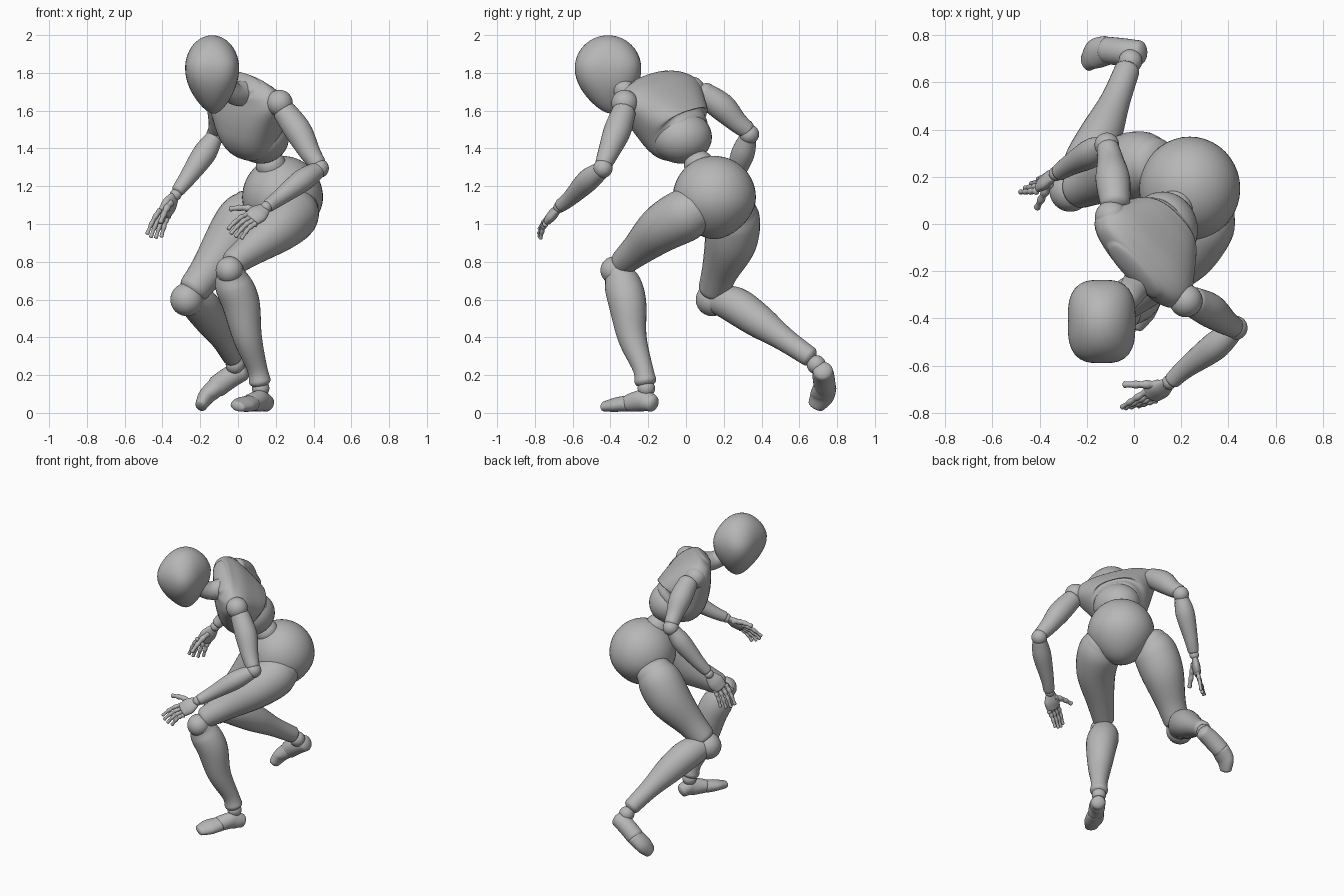
import bpy, bmesh, math
from mathutils import Vector

cube = bpy.data.objects.get("Cube")
if cube:
    bpy.data.objects.remove(cube, do_unlink=True)

grey = bpy.data.materials.new("matte_grey")
grey.use_nodes = True
tone = (0.47, 0.47, 0.47, 1)
grey.diffuse_color = tone
bsdf = grey.node_tree.nodes["Principled BSDF"]
bsdf.inputs["Base Color"].default_value = tone
bsdf.inputs["Roughness"].default_value = 0.6


def finish(name, bm):
    """Turn a bmesh into a smooth grey object."""
    bmesh.ops.recalc_face_normals(bm, faces=bm.faces)
    mesh = bpy.data.meshes.new(name)
    bm.to_mesh(mesh)
    bm.free()
    mesh.materials.append(grey)
    mesh.shade_smooth()
    obj = bpy.data.objects.new(name, mesh)
    bpy.context.collection.objects.link(obj)
    return obj


def ball(name, centre, radii, shape=None):
    """Ellipsoid, optionally reshaped by a function on the unit sphere."""
    if not isinstance(radii, tuple):
        radii = (radii,) * 3
    bm = bmesh.new()
    bmesh.ops.create_uvsphere(bm, u_segments=40, v_segments=28, radius=1)
    for v in bm.verts:
        co = shape(v.co.copy()) if shape else v.co
        v.co = Vector(centre) + Vector([a * b for a, b in zip(co, radii)])
    return finish(name, bm)


def spline(keys, steps):
    """Catmull-Rom through tuples of any length."""
    pad = [keys[0]] + list(keys) + [keys[-1]]
    out = []
    for p, q, r, s in zip(pad, pad[1:], pad[2:], pad[3:]):
        for i in range(steps):
            t = i / steps
            out.append([b + t * (c - a) / 2
                        + t * t * (a - 2.5 * b + 2 * c - d / 2)
                        + t ** 3 * (1.5 * (b - c) + (d - a) / 2)
                        for a, b, c, d in zip(p, q, r, s)])
    return out + [list(keys[-1])]


def loft(name, keys, side=None, flat=1.0, dome=0.6, sides=28, steps=6, box=1.0):
    """Rounded body through stations x, y, z, radius and optional depth."""
    keys = [tuple(k) if len(k) > 4 else tuple(k) + (k[3] * flat,) for k in keys]
    path = spline(keys, steps)
    rows = [(Vector(p[:3]), p[3], p[4]) for p in path]
    start = (rows[0][0] - rows[1][0]).normalized()
    end = (rows[-1][0] - rows[-2][0]).normalized()

    def cap(row, way):
        angles = [math.pi / 2 * k / 6 for k in range(1, 6)] + [1.56]
        return [(row[0] + way * min(row[1:]) * dome * math.sin(a),
                 row[1] * math.cos(a), row[2] * math.cos(a)) for a in angles]

    def swell(c):
        return math.copysign(abs(c) ** box, c)

    rows = cap(rows[0], start)[::-1] + rows + cap(rows[-1], end)
    side = Vector(side) if side else Vector((0.8, -0.6, 0.1)).cross(end)
    bm = bmesh.new()
    rings = []
    for i, (centre, wide, deep) in enumerate(rows):
        way = rows[min(i + 1, len(rows) - 1)][0] - rows[max(i - 1, 0)][0]
        way.normalize()
        a = (side - way * side.dot(way)).normalized()
        b = way.cross(a)
        turns = [2 * math.pi * k / sides for k in range(sides)]
        rings.append([bm.verts.new(centre + a * wide * swell(math.cos(t))
                                   + b * deep * swell(math.sin(t))) for t in turns])
    for lo, hi in zip(rings, rings[1:]):
        for k in range(sides):
            n = (k + 1) % sides
            bm.faces.new((lo[k], lo[n], hi[n], hi[k]))
    bm.faces.new(rings[0])
    bm.faces.new(rings[-1])
    return finish(name, bm)


# Head: a slightly boxy egg narrowing to the chin
def egg(co):
    k = 1 + 0.5 * (co.x * co.y) ** 2
    if co.z < 0:
        k *= 1 - 0.3 * co.z ** 2
        return Vector((co.x * k + 0.06 * co.z ** 2, co.y * k + 0.1 * co.z ** 2, co.z * 1.38))
    return Vector((co.x * k, co.y * k, co.z))


ball("head", (-0.137, -0.413, 1.825), (0.143, 0.176, 0.174), egg)
loft("neck", [(0.03, -0.23, 1.69, 0.07), (-0.02, -0.3, 1.69, 0.058),
              (-0.08, -0.36, 1.74, 0.06)])

# Chest: built in its own leaning frame
middle = Vector((0.057, -0.126, 1.684))
left = Vector((0.666, -0.725, -0.216)).normalized()
up = Vector((-0.4, -0.575, 0.715)).normalized()
front = left.cross(up)
ribs = [(0.11, 0.015, 0.16, 0.06), (0.08, 0.015, 0.23, 0.08), (0.01, 0.025, 0.268, 0.117),
        (-0.1, 0.055, 0.225, 0.158), (-0.19, 0.075, 0.182, 0.172), (-0.25, 0.065, 0.145, 0.148)]
loft("chest", [tuple(middle + up * u + front * f) + (w, d) for u, f, w, d in ribs],
     side=left, dome=0.4, sides=40, box=0.82)
ball("abdomen", (0.122, -0.025, 1.46), (0.148, 0.162, 0.14))
ball("waist", (0.175, 0.07, 1.31), 0.08)


# Pelvis: a rounded block tapering to the crotch
def hips(co):
    k = 1 - 0.2 * max(0, -co.z) ** 2
    return Vector((co.x * k, co.y * k, co.z))


ball("pelvis", (0.236, 0.15, 1.14), (0.214, 0.22, 0.22), hips)

# Legs
limbs = {
    "left_thigh": [(0.31, 0.06, 1.08, 0.12), (0.285, -0.01, 1.045, 0.14),
                   (0.21, -0.13, 0.975, 0.127), (0.075, -0.25, 0.87, 0.09),
                   (-0.02, -0.33, 0.8, 0.07)],
    "left_shin": [(-0.04, -0.36, 0.74, 0.075), (-0.025, -0.335, 0.68, 0.098),
                  (0.015, -0.31, 0.58, 0.1), (0.05, -0.285, 0.4, 0.077),
                  (0.1, -0.23, 0.24, 0.054), (0.115, -0.215, 0.17, 0.058)],
    "right_thigh": [(0.08, 0.25, 1.08, 0.12), (0.03, 0.25, 1.02, 0.143),
                    (-0.045, 0.235, 0.9, 0.138), (-0.16, 0.18, 0.75, 0.098),
                    (-0.23, 0.15, 0.66, 0.084)],
    "right_shin": [(-0.25, 0.16, 0.6, 0.075), (-0.2, 0.26, 0.57, 0.097),
                   (-0.14, 0.38, 0.49, 0.09), (-0.08, 0.52, 0.39, 0.064),
                   (-0.03, 0.65, 0.3, 0.054)],
    # Arms
    "left_upper_arm": [(0.25, -0.33, 1.59, 0.064), (0.32, -0.365, 1.49, 0.072),
                       (0.38, -0.41, 1.38, 0.056), (0.42, -0.435, 1.32, 0.046)],
    "left_forearm": [(0.415, -0.455, 1.28, 0.047), (0.34, -0.52, 1.23, 0.06),
                     (0.22, -0.61, 1.14, 0.043), (0.165, -0.66, 1.1, 0.036)],
    "right_upper_arm": [(-0.08, 0.09, 1.69, 0.064), (-0.09, 0.19, 1.62, 0.073),
                        (-0.1, 0.27, 1.54, 0.056), (-0.11, 0.32, 1.5, 0.048)],
    "right_forearm": [(-0.13, 0.325, 1.45, 0.047), (-0.18, 0.3, 1.37, 0.062),
                      (-0.27, 0.25, 1.24, 0.045), (-0.315, 0.22, 1.18, 0.036)],
}
for name, keys in limbs.items():
    loft(name, keys)

# Ball joints
joints = {
    "left_knee": (-0.045, -0.38, 0.755, 0.073), "right_knee": (-0.27, 0.14, 0.6, 0.088),
    "left_ankle": (0.12, -0.21, 0.13, 0.046), "right_ankle": (-0.015, 0.69, 0.255, 0.05),
    "left_shoulder": (0.22, -0.325, 1.64, 0.07), "right_shoulder": (-0.095, 0.03, 1.71, 0.07),
    "left_elbow": (0.43, -0.44, 1.295, 0.051), "right_elbow": (-0.115, 0.335, 1.475, 0.052),
    "left_wrist": (0.15, -0.67, 1.09, 0.031), "right_wrist": (-0.33, 0.213, 1.155, 0.031),
}
for name, (x, y, z, r) in joints.items():
    ball(name, (x, y, z), r)

# Feet and toes
loft("left_foot", [(0.15, -0.18, 0.05, 0.045, 0.046), (0.12, -0.225, 0.065, 0.05, 0.058),
                   (0.07, -0.3, 0.054, 0.052, 0.046)], side=(0.8, 0.6, 0))
loft("left_toes", [(0.065, -0.31, 0.05, 0.056, 0.042), (0.03, -0.37, 0.044, 0.062, 0.037),
                   (0.0, -0.43, 0.035, 0.043, 0.026)], side=(0.8, 0.6, 0))
loft("right_foot", [(0.02, 0.725, 0.22, 0.053), (-0.04, 0.728, 0.19, 0.058),
                    (-0.11, 0.735, 0.14, 0.058)])
loft("right_toes", [(-0.115, 0.735, 0.135, 0.062, 0.052), (-0.165, 0.72, 0.09, 0.064, 0.045),
                    (-0.195, 0.69, 0.04, 0.046, 0.032)], side=(0.2, 0.9, 0.2))


# Hands: flat palm, jointed fingers and thumb
def digit(name, base, tip, r, bend):
    base, tip = Vector(base), Vector(tip)
    keys = []
    for i in range(7):
        t = i / 6
        p = base.lerp(tip, t) + Vector((0, 0, bend * math.sin(math.pi * t)))
        keys.append(tuple(p) + (r * (1 - t / 3) * (0.82 if i % 2 else 1.08),))
    loft(name, keys, sides=12, steps=3)


def hand(which, wrist, knuckles, tips, thumb):
    first, last = map(Vector, knuckles)
    tip_a, tip_b = map(Vector, tips)
    wrist = Vector(wrist)
    centre = (first + last) / 2
    loft(which + "_palm", [tuple(wrist.lerp(centre, t)) + (w,) for t, w in
                           ((0.15, 0.037), (0.55, 0.054), (0.95, 0.048))],
         side=first - last, flat=0.5)
    for i, finger in enumerate(("index", "middle", "ring", "little")):
        t = i / 3
        base, tip = first.lerp(last, t), tip_a.lerp(tip_b, t)
        if finger in ("middle", "ring"):
            tip += (tip - base) * 0.1
        digit(f"{which}_{finger}_finger", base, tip, 0.0155, 0.012)
    digit(which + "_thumb", thumb[0], thumb[1], 0.02, 0.008)


hand("left", (0.15, -0.67, 1.09), ((0.05, -0.71, 1.05), (0.09, -0.745, 1.0)),
     ((-0.05, -0.775, 0.975), (0.02, -0.77, 0.925)),
     ((0.1, -0.68, 1.075), (-0.04, -0.68, 1.08)))
hand("right", (-0.33, 0.213, 1.155), ((-0.415, 0.14, 1.07), (-0.37, 0.2, 1.04)),
     ((-0.48, 0.135, 0.95), (-0.405, 0.19, 0.935)),
     ((-0.36, 0.17, 1.11), (-0.41, 0.07, 1.01)))
